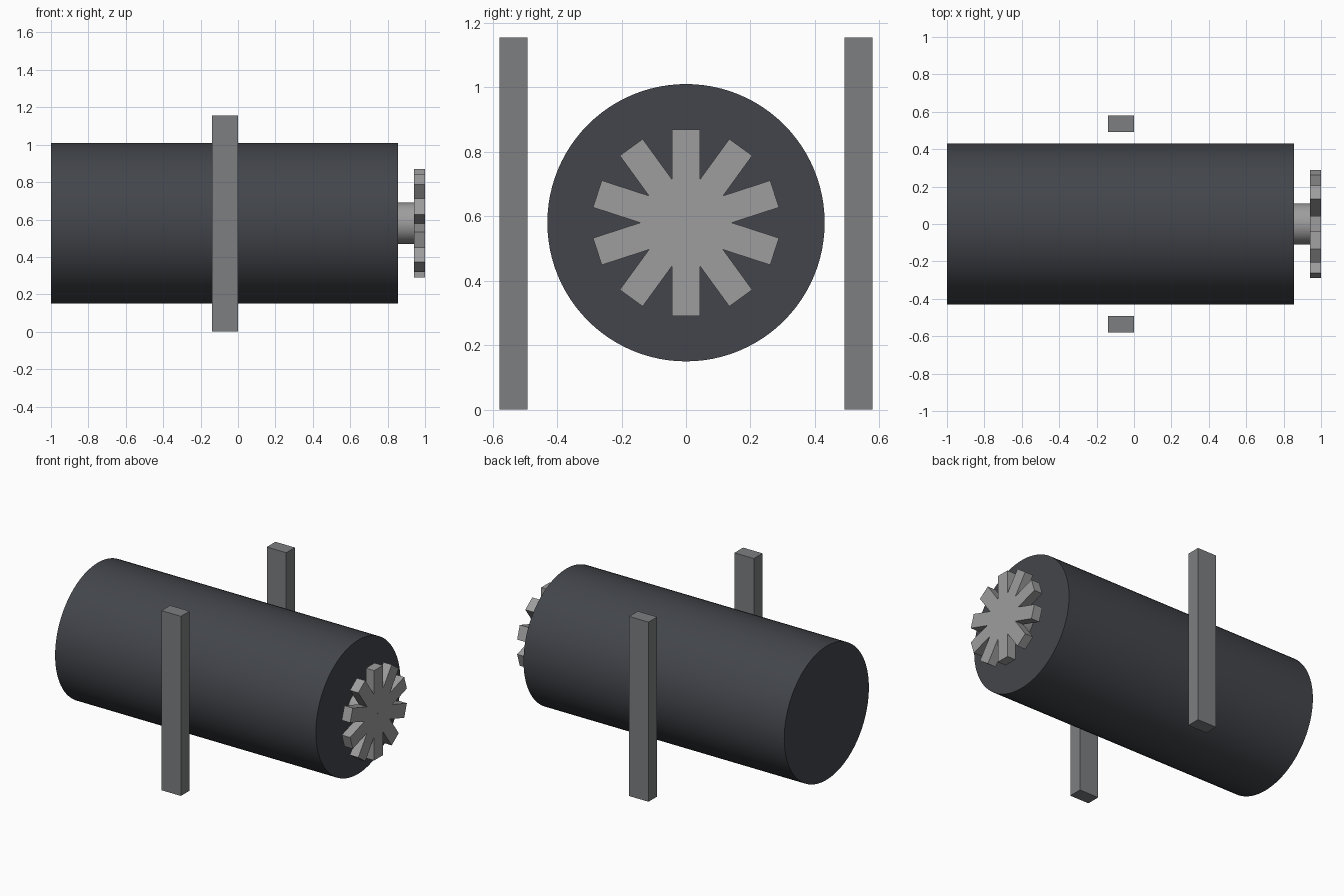
import bpy, bmesh
from math import sin, cos, pi

if "Cube" in bpy.data.objects:
    bpy.data.objects.remove(bpy.data.objects["Cube"])

AXIS_Z = 0.58


def material(name, rgb):
    m = bpy.data.materials.new(name)
    m.diffuse_color = (*rgb, 1)
    m.use_nodes = True
    m.node_tree.nodes["Principled BSDF"].inputs["Base Color"].default_value = m.diffuse_color
    return m


dark = material("dark_grey", (0.055, 0.06, 0.07))
mid = material("mid_grey", (0.20, 0.21, 0.215))
light = material("light_grey", (0.34, 0.34, 0.345))


def cylinder(name, radius, x0, x1, mat, sides=96):
    bpy.ops.mesh.primitive_cylinder_add(
        vertices=sides, radius=radius, depth=x1 - x0,
        location=((x0 + x1) / 2, 0, AXIS_Z), rotation=(0, pi / 2, 0))
    ob = bpy.context.object
    ob.name = name
    ob.data.materials.append(mat)
    bpy.ops.object.shade_smooth_by_angle()
    return ob


# Drum body, drive shaft and the tiny axle pin at the gear centre
cylinder("drum", 0.43, -1.0, 0.855, dark)
cylinder("shaft", 0.11, 0.85, 0.945, light, 48)
cylinder("axle_pin", 0.008, 0.95, 1.0, light, 16)

# Drive gear: ten parallel-sided teeth meeting in sharp notches
TEETH, HALF_W, TIP = 10, 0.044, 0.289
notch = HALF_W / sin(pi / TEETH)
bm = bmesh.new()
ring = []
for i in range(TEETH):
    a = pi / 2 + i * 2 * pi / TEETH
    for side in (-1, 1):
        y = TIP * cos(a) - side * HALF_W * sin(a)
        z = TIP * sin(a) + side * HALF_W * cos(a)
        ring.append(bm.verts.new((0.94, y, z + AXIS_Z)))
    b = a + pi / TEETH
    ring.append(bm.verts.new((0.94, notch * cos(b), notch * sin(b) + AXIS_Z)))
face = bm.faces.new(ring)
out = bmesh.ops.extrude_face_region(bm, geom=[face])
top = [g for g in out["geom"] if isinstance(g, bmesh.types.BMVert)]
bmesh.ops.translate(bm, verts=top, vec=(0.0595, 0, 0))
bmesh.ops.recalc_face_normals(bm, faces=bm.faces)
mesh = bpy.data.meshes.new("drive_gear")
bm.to_mesh(mesh)
bm.free()
mesh.materials.append(light)
bpy.context.collection.objects.link(bpy.data.objects.new("drive_gear", mesh))

# Upright posts on both sides
for side, label in ((-1, "front"), (1, "back")):
    bpy.ops.mesh.primitive_cube_add(size=1, location=(-0.07, side * 0.535, 0.5775))
    post = bpy.context.object
    post.name = label + "_post"
    post.scale = (0.138, 0.088, 1.155)
    bpy.ops.object.transform_apply(location=False, rotation=False, scale=True)
    post.data.materials.append(mid)
